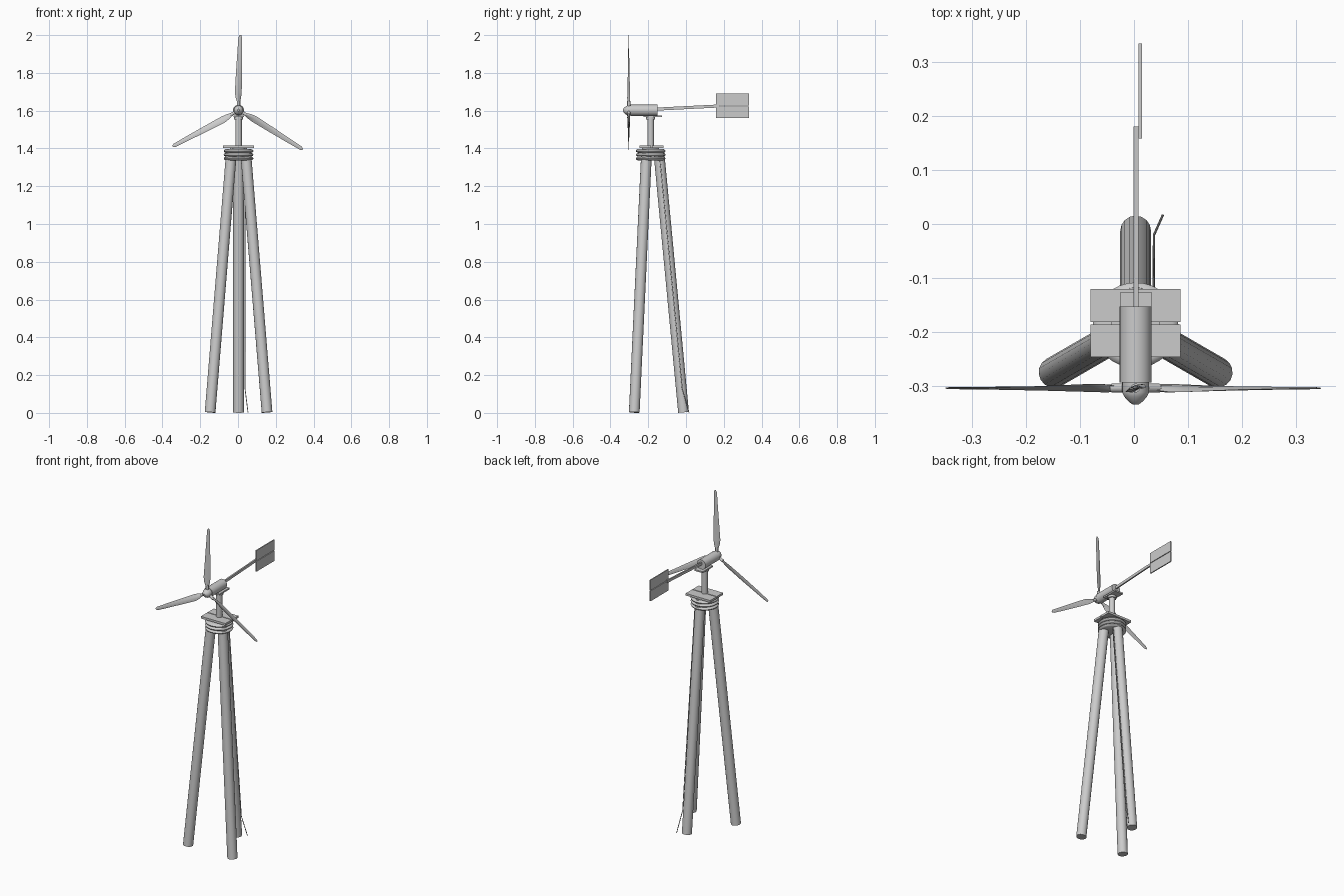
import bpy, bmesh, math
from mathutils import Vector, Matrix

if "Cube" in bpy.data.objects:
    bpy.data.objects.remove(bpy.data.objects["Cube"])

CX, CY = 0.003, -0.187          # tower axis
HUB = Vector((CX, -0.303, 1.602))

metal = bpy.data.materials.new("light grey metal")
metal.diffuse_color = (0.6, 0.6, 0.6, 1)
metal.use_nodes = True
metal.node_tree.nodes["Principled BSDF"].inputs["Base Color"].default_value = metal.diffuse_color


def finish(name, bm, smooth=True):
    bmesh.ops.recalc_face_normals(bm, faces=bm.faces)
    me = bpy.data.meshes.new(name)
    bm.to_mesh(me)
    bm.free()
    ob = bpy.data.objects.new(name, me)
    bpy.context.collection.objects.link(ob)
    me.materials.append(metal)
    if smooth:
        bpy.ops.object.select_all(action='DESELECT')
        ob.select_set(True)
        bpy.context.view_layer.objects.active = ob
        bpy.ops.object.shade_smooth_by_angle(angle=math.radians(35))
    return ob


def rod(name, a, b, r1, r2=None, sides=24):
    a, b = Vector(a), Vector(b)
    d = b - a
    m = Matrix.Translation((a + b) / 2) @ d.to_track_quat('Z', 'Y').to_matrix().to_4x4()
    bm = bmesh.new()
    bmesh.ops.create_cone(bm, cap_ends=True, segments=sides, radius1=r1,
                          radius2=r1 if r2 is None else r2, depth=d.length, matrix=m)
    return finish(name, bm)


def box(name, lo, hi):
    lo, hi = Vector(lo), Vector(hi)
    m = Matrix.Translation((lo + hi) / 2) @ Matrix.Diagonal((*(hi - lo), 1))
    bm = bmesh.new()
    bmesh.ops.create_cube(bm, size=1, matrix=m)
    return finish(name, bm, False)


def loft(name, rings, matrix=Matrix(), smooth=True):
    bm = bmesh.new()
    vs = [[bm.verts.new(matrix @ Vector(p)) for p in ring] for ring in rings]
    n = len(vs[0])
    for a, b in zip(vs, vs[1:]):
        for i in range(n):
            j = (i + 1) % n
            bm.faces.new((a[i], a[j], b[j], b[i]))
    bm.faces.new(vs[0])
    bm.faces.new(vs[-1])
    return finish(name, bm, smooth)


def lathe(name, profile, matrix, sides=24):
    return loft(name, [[(r * math.cos(2 * math.pi * i / sides),
                         r * math.sin(2 * math.pi * i / sides), z)
                        for i in range(sides)] for r, z in profile], matrix)


# three splayed tower legs
for label, deg in (("back", 90), ("front_left", 210), ("front_right", 330)):
    c, s = math.cos(math.radians(deg)), math.sin(math.radians(deg))
    rod(label + "_leg", (CX + 0.174 * c, CY + 0.174 * s, 0.003),
        (CX + 0.042 * c, CY + 0.042 * s, 1.395), 0.0285, sides=16)

# cable running down the back leg
path = [(0.036, -0.138, 1.34), (0.037, -0.02, 0.13), (0.053, 0.016, 0.002)]
for i in range(2):
    rod("cable_%d" % i, path[i], path[i + 1], 0.0022, sides=8)

# binding rings round the leg tops
for i in range(3):
    z = 1.337 + i * 0.02
    lathe("binding_ring_%d" % i,
          [(0.068, 0), (0.076, 0.004), (0.079, 0.0095), (0.076, 0.015), (0.068, 0.019)],
          Matrix.Translation((CX, CY, z)), 32)

# split deck plate and its base
box("front_deck_plate", (-0.08, -0.246, 1.402), (0.086, -0.186, 1.415))
box("back_deck_plate", (-0.08, -0.181, 1.402), (0.086, -0.12, 1.415))
rod("deck_base", (CX, CY, 1.39), (CX, CY, 1.404), 0.045)

# mast, sleeve and generator saddle
rod("mast", (CX, CY, 1.39), (CX, CY, 1.57), 0.0175)
rod("mast_collar", (CX, CY, 1.553), (CX, CY, 1.567), 0.024)
box("saddle_plate", (CX - 0.028, -0.226, 1.566), (CX + 0.029, -0.126, 1.575))

# generator body, hub and nose
rod("generator_body", (CX, -0.293, 1.602), (CX, -0.152, 1.602), 0.0295)
nose = Matrix.Translation(HUB) @ Matrix.Rotation(math.pi / 2, 4, 'X')
lathe("hub_nose", [(0.025, -0.012), (0.025, 0.008), (0.021, 0.016),
                   (0.013, 0.025), (0.006, 0.03)], nose)

# three twisted tapering blades with root sockets
# stations: radius, left edge, right edge, thickness, twist
stations = [(0.04, -0.008, 0.008, 0.012, 30), (0.065, -0.017, 0.015, 0.011, 28),
            (0.095, -0.021, 0.018, 0.009, 22), (0.2, -0.014, 0.0185, 0.007, 12),
            (0.3, -0.007, 0.019, 0.005, 7), (0.385, -0.001, 0.0185, 0.004, 4),
            (0.398, 0.005, 0.014, 0.003, 4)]
section = [(0, 0), (0.25, 0.45), (0.6, 0.4), (1, 0), (0.6, -0.4), (0.25, -0.45)]
for k in range(3):
    m = Matrix.Translation(HUB) @ Matrix.Rotation(math.radians(120 * k), 4, 'Y')
    rings = []
    for r, lo, hi, t, tw in stations:
        mid, ca, sa = (lo + hi) / 2, math.cos(math.radians(tw)), math.sin(math.radians(tw))
        ring = []
        for u, v in section:
            x, y = lo + u * (hi - lo) - mid, v * t
            ring.append((mid + x * ca - y * sa, x * sa + y * ca, r))
        rings.append(ring)
    loft("blade_%d" % k, rings, m)
    rod("blade_socket_%d" % k, m @ Vector((0, 0, 0.015)), m @ Vector((0, 0, 0.05)), 0.0085, sides=12)

# tail boom: flat bar rising slightly to the rear
bar = [(-0.001, -0.008), (0.008, -0.008), (0.008, 0.008), (-0.001, 0.008)]
loft("tail_boom", [[(x, y, z + dz) for x, dz in bar]
                   for y, z in ((-0.16, 1.608), (0.18, 1.625))], smooth=False)

# tail vane made of two panels
box("lower_vane_panel", (0.008, 0.158, 1.56), (0.0145, 0.333, 1.623))
box("upper_vane_panel", (0.008, 0.158, 1.627), (0.0145, 0.333, 1.69))
